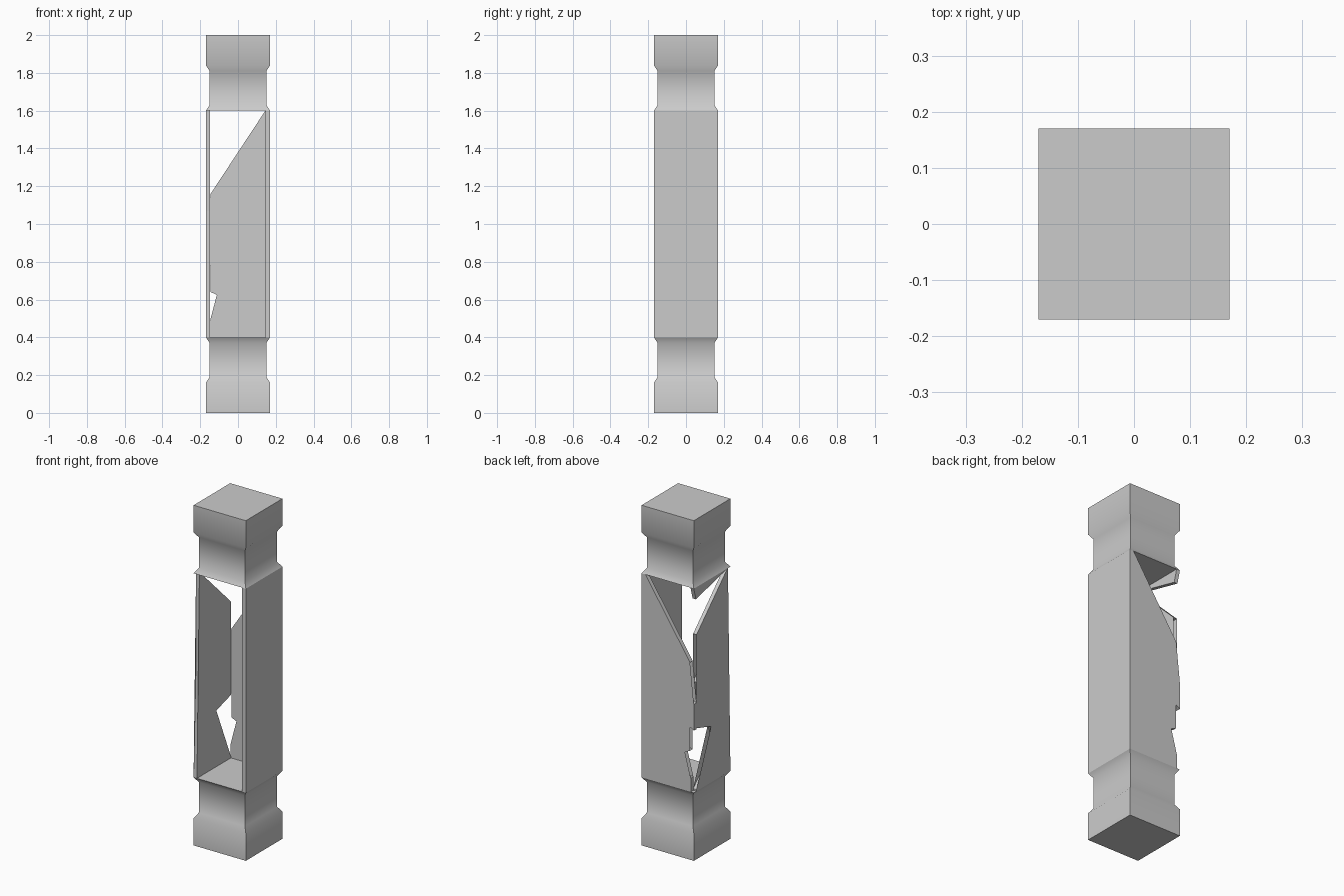
import bpy, bmesh, math

if "Cube" in bpy.data.objects:
    bpy.data.objects.remove(bpy.data.objects["Cube"])

W, T = 0.17, 0.145   # outer half width, inner face of the walls


def make_object(name, bm):
    bmesh.ops.recalc_face_normals(bm, faces=bm.faces[:])
    mesh = bpy.data.meshes.new(name)
    bm.to_mesh(mesh)
    bm.free()
    ob = bpy.data.objects.new(name, mesh)
    bpy.context.collection.objects.link(ob)
    return ob


def square_block(name, profile):
    """Stack square rings given as (half width, z)."""
    bm = bmesh.new()
    rings = [[bm.verts.new((sx * r, sy * r, z))
              for sx, sy in ((-1, -1), (1, -1), (1, 1), (-1, 1))]
             for r, z in profile]
    for a, b in zip(rings, rings[1:]):
        for i in range(4):
            j = (i + 1) % 4
            bm.faces.new((a[i], a[j], b[j], b[i]))
    bm.faces.new(rings[0])
    bm.faces.new(rings[-1])
    ob = make_object(name, bm)
    bpy.ops.object.select_all(action='DESELECT')
    bpy.context.view_layer.objects.active = ob
    ob.select_set(True)
    bpy.ops.object.shade_smooth_by_angle(angle=math.radians(40))


def wall(name, outline, axis, start, end):
    """Extrude an outline (side, z) along x or y between start and end."""
    bm = bmesh.new()

    def ring(d):
        return [bm.verts.new((d, u, z) if axis == 'x' else (u, d, z))
                for u, z in outline]
    a, b = ring(start), ring(end)
    bm.faces.new(a)
    bm.faces.new(b)
    n = len(outline)
    for i in range(n):
        j = (i + 1) % n
        bm.faces.new((a[i], a[j], b[j], b[i]))
    bmesh.ops.triangulate(bm, faces=[f for f in bm.faces if len(f.verts) > 4])
    make_object(name, bm)


# necked blocks at both ends
neck = [(W, 0), (W, 0.16), (0.15, 0.19), (0.15, 0.37), (W, 0.40)]
square_block("base_block", neck)
square_block("top_block", [(r, 2 - z) for r, z in reversed(neck)])

# intact right wall
wall("right_wall", [(-W, 0.4), (W, 0.4), (W, 1.6), (-W, 1.6)], 'x', T, W)

# broken back wall
wall("back_wall", [(T, 0.4), (T, 1.6), (-0.145, 1.16), (0.143, 1.05),
                   (-W, 0.92), (-W, 0.765), (-0.03, 0.85), (0.143, 0.73),
                   (-0.145, 0.64), (0.143, 0.505), (-0.15, 0.48),
                   (-0.15, 0.4)], 'y', T, W)

# broken left wall with teeth and a ragged hole
wall("left_wall", [(-W, 0.4), (-0.147, 1.07), (-0.147, 1.6), (-0.142, 1.6),
                   (0.145, 1.32), (-0.142, 1.31), (0.145, 1.04),
                   (-0.142, 1.07), (T, 0.935), (T, 0.77), (0.01, 0.73),
                   (-0.045, 0.6), (0.055, 0.49), (T, 0.41), (T, 0.4)],
     'x', -W, -0.148)

# small tooth hanging at the upper back corner
wall("upper_tooth", [(-0.14, 1.6), (W, 1.6), (0.15, 1.53)], 'x', -W, -0.148)
